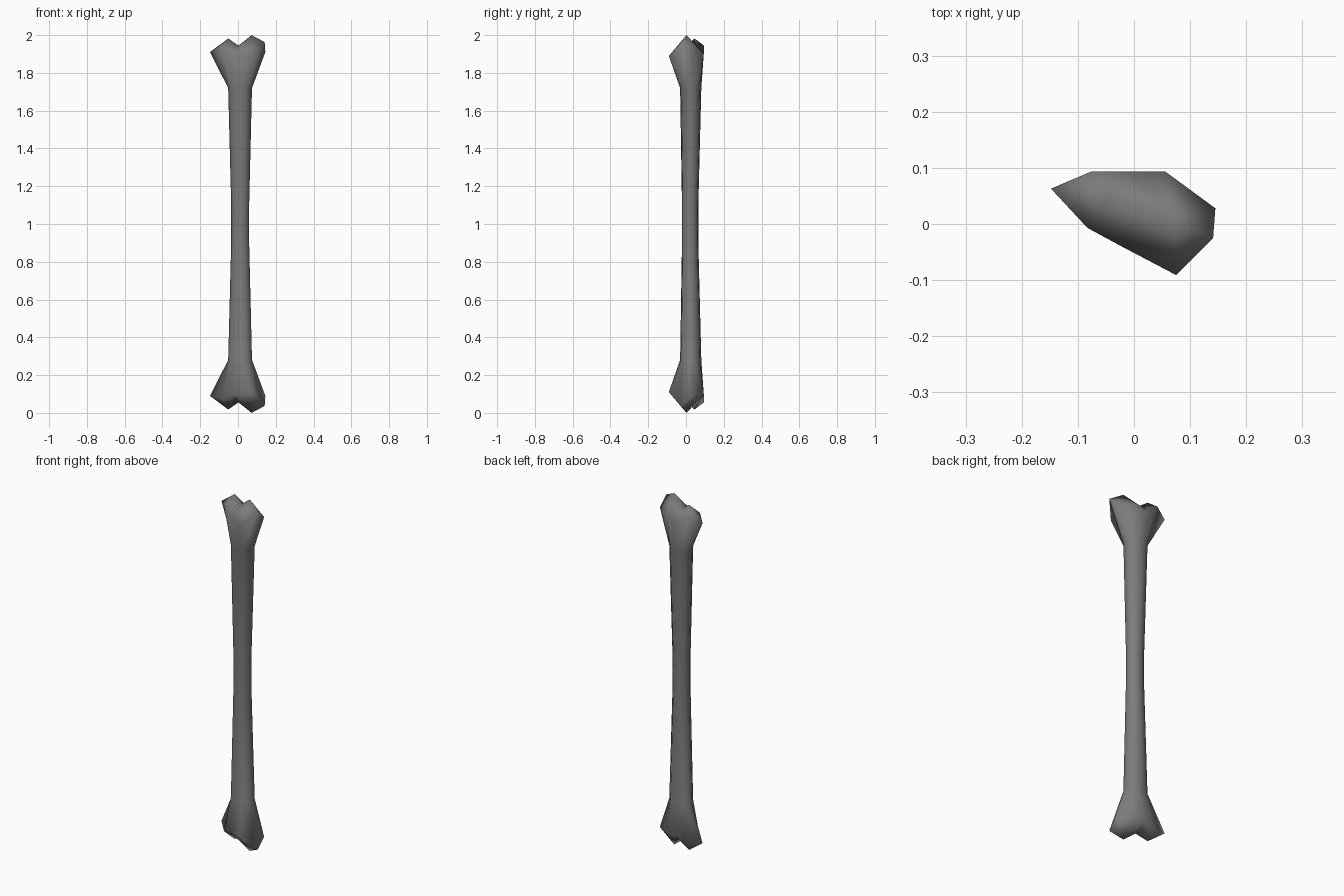
import bpy, bmesh
from math import cos, sin, radians

if "Cube" in bpy.data.objects:
    bpy.data.objects.remove(bpy.data.objects["Cube"])

SIDES = 9
bm = bmesh.new()


def shaft_ring(z, cx, cy, rx, ry):
    """Oval ring, starting on the -x side and running round by the back."""
    angles = [radians(180 - i * 360 / SIDES) for i in range(SIDES)]
    return [bm.verts.new((cx + rx * cos(a), cy + ry * sin(a), z - 1)) for a in angles]


def point(p):
    return bm.verts.new((p[0], p[1], p[2] - 1))


def fan(centre, rim):
    for a, b in zip(rim, rim[1:]):
        bm.faces.new((centre, b, a))


# Upper half of the shaft
rings = [
    shaft_ring(1.00, 0.013, 0.022, 0.049, 0.044),
    shaft_ring(1.10, 0.013, 0.022, 0.049, 0.044),
    shaft_ring(1.72, 0.013, 0.025, 0.065, 0.057),
]

# Widest outline of the knobbly end
outline = [
    (-0.148, 0.063, 1.91), (-0.075, 0.094, 1.945), (-0.005, 0.094, 1.90),
    (0.055, 0.094, 1.90), (0.145, 0.028, 1.91), (0.141, -0.025, 1.963),
    (0.075, -0.091, 1.89), (-0.022, -0.040, 1.90), (-0.083, -0.007, 1.925),
]
rim = [point(p) for p in outline]
rings.append(rim)

for low, high in zip(rings, rings[1:]):
    for i in range(SIDES):
        j = (i + 1) % SIDES
        bm.faces.new((low[j], low[i], high[i], high[j]))

# Two lobes either side of a groove
groove = point((0.003, 0.028, 1.945))
small_lobe = point((-0.052, 0.045, 1.982))
large_lobe = point((0.072, 0.003, 2.0))
fan(small_lobe, [groove, rim[7], rim[8], rim[0], rim[1], rim[2], groove])
fan(large_lobe, [groove, rim[2], rim[3], rim[4], rim[5], rim[6], rim[7], groove])

for f in bm.faces:
    f.smooth = True

mesh = bpy.data.meshes.new("bone")
bm.to_mesh(mesh)
bm.free()
bone = bpy.data.objects.new("bone", mesh)
bone.location.z = 1
bpy.context.collection.objects.link(bone)

# Lower half mirrors the upper half
mirror = bone.modifiers.new("mirror", 'MIRROR')
mirror.use_axis = (False, False, True)
mirror.merge_threshold = 0.001

# Dark grey surface
grey = bpy.data.materials.new("dark_grey")
grey.diffuse_color = (0.2, 0.2, 0.2, 1)
grey.use_nodes = True
grey.node_tree.nodes["Principled BSDF"].inputs["Base Color"].default_value = grey.diffuse_color
mesh.materials.append(grey)
